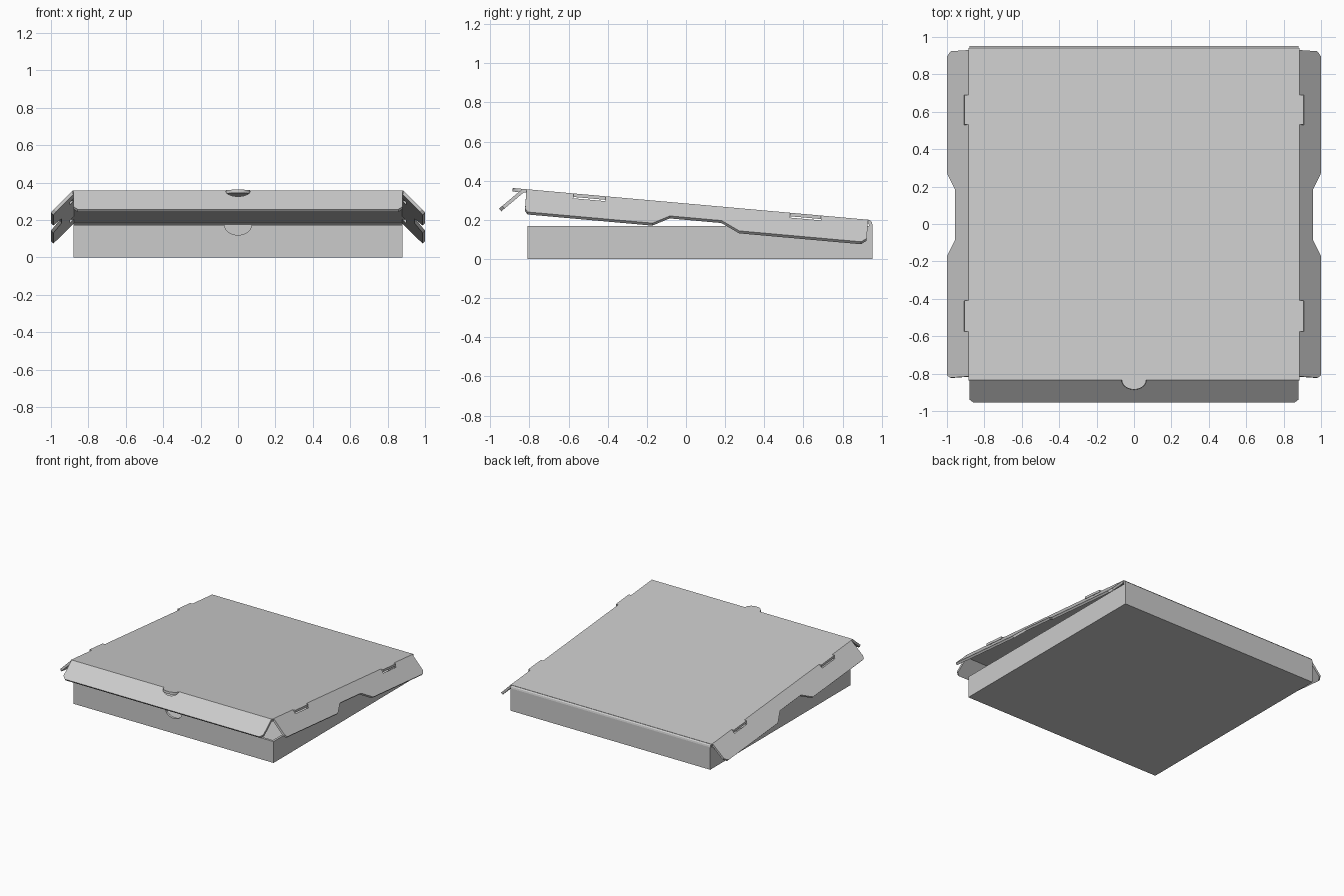
import bpy, bmesh, math
from mathutils import Vector

if "Cube" in bpy.data.objects:
    bpy.data.objects.remove(bpy.data.objects["Cube"])

C = math.sqrt(0.5)
T = 0.018                      # card thickness
TILT = math.radians(5.1)       # lid opening angle
HINGE = Vector((0, 0.94, 0.2))
HALF = 0.885                   # half width of the lid between its folds
LEN = 1.782                    # lid depth from hinge to front fold


def plate(name, pts, origin, u, v, thick, lid=False, mirror=False):
    """Card panel: 2D outline on axes u, v, thickened along vector thick."""
    o, u, v, thick = map(Vector, (origin, u, v, thick))
    bm = bmesh.new()
    face = bm.faces.new([bm.verts.new(o + u * a + v * b) for a, b in pts])
    ext = bmesh.ops.extrude_face_region(bm, geom=[face], use_keep_orig=True)
    moved = [g for g in ext['geom'] if isinstance(g, bmesh.types.BMVert)]
    bmesh.ops.translate(bm, verts=moved, vec=thick)
    bmesh.ops.recalc_face_normals(bm, faces=bm.faces)
    me = bpy.data.meshes.new(name)
    bm.to_mesh(me)
    bm.free()
    ob = bpy.data.objects.new(name, me)
    bpy.context.collection.objects.link(ob)
    if lid:
        ob.location = HINGE
        ob.rotation_euler.x = -TILT
    if mirror:
        ob.modifiers.new('mirror', 'MIRROR')
    return ob


def arc(rx, ry, base, n=14):
    """Half ellipse from +rx to -rx, bulging by ry from base."""
    return [(rx * math.cos(math.pi * i / n), base + ry * math.sin(math.pi * i / n))
            for i in range(n + 1)]


X, Y, Z = (1, 0, 0), (0, 1, 0), (0, 0, 1)

# Tray floor
plate('tray_floor', [(-.88, -.81), (.88, -.81), (.88, .95), (-.88, .95)],
      (0, 0, 0), X, Y, (0, 0, T))

# Tray side walls
plate('tray_side_wall', [(-.81, 0), (.95, 0), (.95, .17), (-.81, .17)],
      (.88, 0, 0), Y, Z, (-T, 0, 0), mirror=True)

# Tray front wall with thumb notch
plate('tray_front_wall', [(-.88, 0), (.88, 0), (.88, .17)] + arc(.07, -.05, .17)
      + [(-.88, .17)], (0, -.81, 0), X, Z, (0, T, 0))

# Back wall, rounded over at the top into the lid hinge
plate('tray_back_wall', [(.952, 0), (.952, .178), (.949, .19), (.94, .198), (.925, .2013),
                         (.925, .184), (.934, .175), (.934, 0)],
      (-.88, 0, 0), Y, Z, (1.76, 0, 0))

# Lid top panel: flat tongues stick out over the fold slots
slots = [(-.41, -.25), (-1.52, -1.355)]
right = []
for a, b in sorted(slots):
    right += [(HALF, a), (HALF + .02, a), (HALF + .02, b), (HALF, b)]
left = [(-x, y) for x, y in reversed(right)]
tongue = [(x, y) for x, y in reversed(arc(.065, -.05, -LEN))]
plate('lid_top', [(-HALF, -LEN)] + tongue + [(HALF, -LEN)] + right
      + [(HALF, 0), (-HALF, 0)] + left, (0, 0, 0), X, Y, (0, 0, -T), lid=True)

# Lid side flaps, splayed at 45 degrees, slotted at the fold and stepped at the middle
W = .163
fold = []
for a, b in sorted(slots):
    fold += [(a, 0), (a, .035), (b, .035), (b, 0)]
outer = [(-.01, 0), (-.008, .135), (-.035, W), (-.66, W), (-.755, .1), (-1.02, .1),
         (-1.105, W), (-1.745, W), (-1.76, .14), (-1.762, 0)]
plate('lid_side_flap', outer + fold, (HALF, 0, 0), Y, (C, 0, -C),
      (-C * T, 0, -C * T), lid=True, mirror=True)

# Lid front flap, with the half-round opening left by the tongue
plate('lid_front_flap', [(-.88, 0), (-.88, .135), (-.857, .157), (.857, .157), (.88, .135),
                         (.88, 0)] + arc(.068, .05, 0),
      (0, -LEN, 0), X, (0, -C, -C), (0, C * T, -C * T), lid=True)
